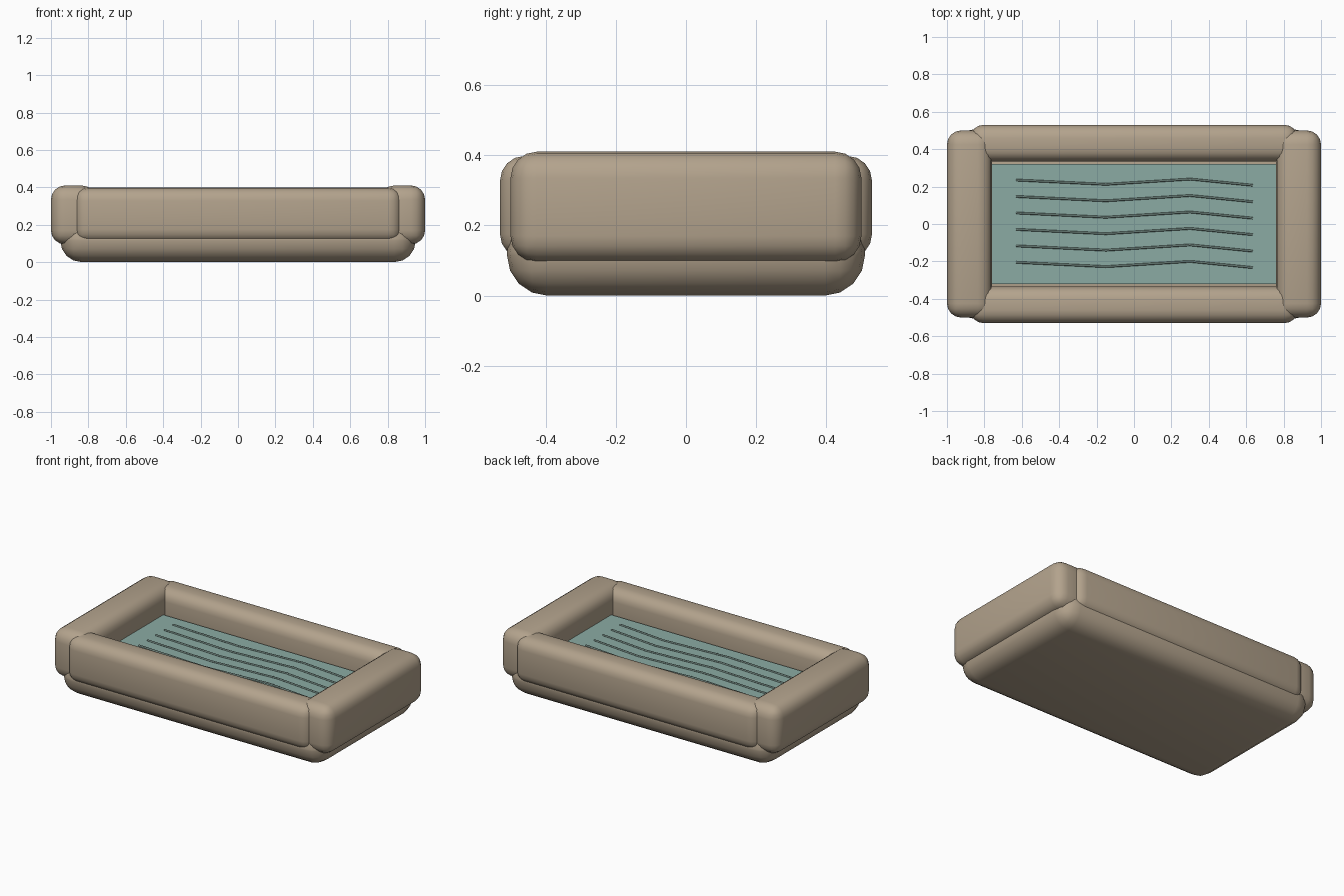
import bpy

cube = bpy.data.objects.get("Cube")
if cube:
    bpy.data.objects.remove(cube, do_unlink=True)


def material(name, colour):
    mat = bpy.data.materials.new(name)
    mat.use_nodes = True
    mat.diffuse_color = (*colour, 1)
    mat.node_tree.nodes["Principled BSDF"].inputs["Base Color"].default_value = (*colour, 1)
    return mat


stone = material("warm stone", (0.45, 0.365, 0.265))
teal = material("pale teal water", (0.26, 0.41, 0.37))
ripple_teal = material("ripple grey teal", (0.2, 0.29, 0.26))


def block(name, low, high, mat, radius=0, segments=4):
    """Box between two corners, with optional rounded edges."""
    bpy.ops.mesh.primitive_cube_add(size=1, location=[(a + b) / 2 for a, b in zip(low, high)])
    obj = bpy.context.object
    obj.name = name
    obj.scale = [b - a for a, b in zip(low, high)]
    bpy.ops.object.transform_apply(location=False, rotation=False, scale=True)
    obj.data.materials.append(mat)
    if radius:
        bevel = obj.modifiers.new("rounded edges", "BEVEL")
        bevel.width = radius
        bevel.segments = segments
        bpy.ops.object.modifier_apply(modifier=bevel.name)
        bpy.ops.object.shade_smooth_by_angle()
    return obj


# Rounded base slab
block("base", (-0.95, -0.51, 0), (0.95, 0.51, 0.24), stone, 0.115)

# Long front and back walls
block("front_wall", (-0.875, -0.53, 0.105), (0.875, -0.335, 0.398), stone, 0.07)
block("back_wall", (-0.875, 0.335, 0.105), (0.875, 0.53, 0.398), stone, 0.07)

# Taller end walls
block("right_wall", (-1, -0.5, 0.095), (-0.76, 0.5, 0.41), stone, 0.075)
block("left_wall", (0.76, -0.5, 0.095), (1, 0.5, 0.41), stone, 0.075)

# Water sheet
block("water", (-0.8, -0.32, 0.2), (0.8, 0.32, 0.25), teal)

# Thin bent ripples lying on the water
bend = [(-0.63, 0.01), (-0.15, -0.013), (0.3, 0.015), (0.635, -0.018)]
for i in range(6):
    y = -0.215 + i * 0.088
    curve = bpy.data.curves.new("ripple_%d" % (i + 1), "CURVE")
    curve.dimensions = "3D"
    curve.bevel_depth = 0.006
    curve.bevel_resolution = 1
    curve.use_fill_caps = True
    spline = curve.splines.new("POLY")
    spline.points.add(len(bend) - 1)
    for point, (x, dy) in zip(spline.points, bend):
        point.co = (x, y + dy, 0.252, 1)
    curve.materials.append(ripple_teal)
    bpy.context.collection.objects.link(bpy.data.objects.new(curve.name, curve))
